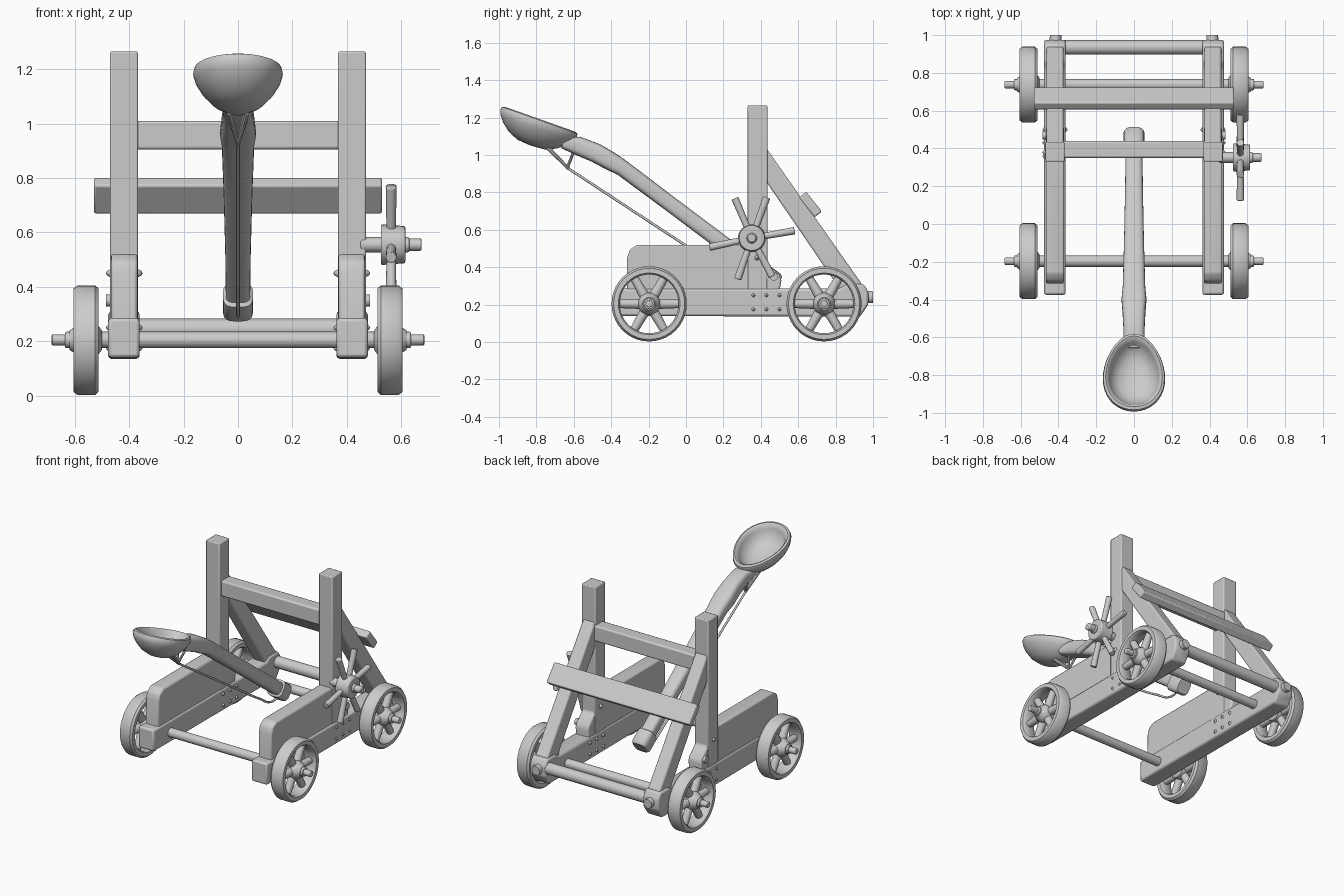
import bpy, bmesh, math
from mathutils import Vector, Matrix

if "Cube" in bpy.data.objects:
    bpy.data.objects.remove(bpy.data.objects["Cube"])


def finish(name, bm, mirror=False, bevel=0.0):
    bmesh.ops.recalc_face_normals(bm, faces=bm.faces)
    me = bpy.data.meshes.new(name)
    bm.to_mesh(me)
    bm.free()
    ob = bpy.data.objects.new(name, me)
    bpy.context.collection.objects.link(ob)
    if mirror:
        ob.modifiers.new("Mirror", 'MIRROR')
    if bevel:
        b = ob.modifiers.new("Bevel", 'BEVEL')
        b.width, b.segments, b.limit_method = bevel, 2, 'ANGLE'
    bpy.ops.object.select_all(action='DESELECT')
    ob.select_set(True)
    bpy.context.view_layer.objects.active = ob
    bpy.ops.object.shade_smooth_by_angle(angle=math.radians(40))
    return ob


def prism(name, profile, x0, x1, mirror=False, bevel=0.01):
    """Side (y, z) outline extruded along x."""
    bm = bmesh.new()
    f = bm.faces.new([bm.verts.new((x0, y, z)) for y, z in profile])
    new = bmesh.ops.extrude_face_region(bm, geom=[f])["geom"]
    bmesh.ops.translate(bm, vec=(x1 - x0, 0, 0),
                        verts=[v for v in new if isinstance(v, bmesh.types.BMVert)])
    return finish(name, bm, mirror, bevel)


def rect(y0, y1, z0, z1):
    return [(y0, z0), (y1, z0), (y1, z1), (y0, z1)]


def slanted(y, z, length, thick, direction):
    """Rectangle outline centred on (y, z), long axis along direction."""
    d = Vector(direction).normalized()
    n, c = Vector((-d.y, d.x)), Vector((y, z))
    return [tuple(c + d * length / 2 * a + n * thick / 2 * b)
            for a, b in ((-1, -1), (1, -1), (1, 1), (-1, 1))]


def rod(bm, p, q, r1, r2=None, segs=16):
    p, q = Vector(p), Vector(q)
    m = Matrix.Translation((p + q) / 2) @ (q - p).to_track_quat('Z', 'Y').to_matrix().to_4x4()
    bmesh.ops.create_cone(bm, cap_ends=True, segments=segs, radius1=r1,
                          radius2=r1 if r2 is None else r2, depth=(q - p).length, matrix=m)


def skin(bm, rings, cap=True, loop=False):
    """Bridge a list of equal-length point rings."""
    vs = [[bm.verts.new(p) for p in ring] for ring in rings]
    n = len(vs[0])
    for a, b in zip(vs, vs[1:] + vs[:1] if loop else vs[1:]):
        for i in range(n):
            bm.faces.new((a[i], a[(i + 1) % n], b[(i + 1) % n], b[i]))
    if cap and not loop:
        bm.faces.new(vs[0])
        bm.faces.new(vs[-1])


def around_x(x, r, y, z, n=40):
    return [(x, y + r * math.cos(t), z + r * math.sin(t))
            for t in (2 * math.pi * i / n for i in range(n))]


# Side frames
prism("side_beam", [(-.375, .14), (.93, .135), (.975, .2), (.975, .27), (.95, .31),
                    (.86, .31), (.82, .285), (-.375, .285)], .362, .477, True, .012)
prism("side_panel", [(-.315, .16), (-.315, .45), (-.3, .495), (-.26, .52), (.43, .52),
                     (.435, .42), (.5, .36), (.51, .33), (.48, .16)], .37, .467, True)
prism("upright_post", rect(.33, .435, .15, 1.265), .368, .47, True, .006)
prism("diagonal_brace", [(.42, 1.05), (.42, .87), (.80, .315), (.83, .25), (.93, .27), (.94, .31)],
      .372, .462, True)

# Cross members
prism("upper_crossbar", rect(.35, .44, .905, 1.01), -.38, .38)
prism("rear_board", slanted(.665, .735, .135, .05, (.62, -.78)), -.53, .53, False, .008)
bm = bmesh.new()
rod(bm, (-.4, .935, .245), (.4, .935, .245), .038)
finish("rear_rod", bm)

# Axles with stepped ends
for name, y in (("front_axle", -.197), ("rear_axle", .738)):
    bm = bmesh.new()
    rod(bm, (-.635, y, .205), (.635, y, .205), .03)
    rod(bm, (-.685, y, .205), (.685, y, .205), .02)
    finish(name, bm, False, .004)

# Wheels
for name, y in (("front", -.197), ("rear", .738)):
    bm = bmesh.new()
    section = [(.512, .165), (.512, .19), (.525, .201), (.59, .201), (.605, .19), (.605, .165),
               (.595, .157), (.522, .157)]
    skin(bm, [around_x(x, r, y, .204) for x, r in section], loop=True)
    finish(name + "_wheel_rim", bm, True)
    bm = bmesh.new()
    hub = [(.5, .035), (.515, .055), (.58, .06), (.6, .048), (.62, .035)]
    skin(bm, [around_x(x, r, y, .204, 24) for x, r in hub])
    for k in range(6):
        a = math.radians(60 * k)
        c, s = math.cos(a), math.sin(a)
        rod(bm, (.558, y + .03 * c, .204 + .03 * s), (.558, y + .17 * c, .204 + .17 * s),
            .028, .022, 12)
    finish(name + "_wheel_spokes", bm, True)

# Bolts and pegs on the frame
bm = bmesh.new()
for y, z in ((.36, .175), (.43, .175), (.5, .175), (.36, .25), (.43, .25), (.5, .25), (.38, .45)):
    m = Matrix.Translation((.418, y, z)) @ Matrix.Diagonal((.068, .022, .022, 1))
    bmesh.ops.create_uvsphere(bm, u_segments=12, v_segments=8, radius=1, matrix=m)
rod(bm, (.42, .47, .35), (.485, .47, .35), .022)
rod(bm, (.415, .95, .24), (.415, 1.0, .24), .035, .03)
finish("frame_bolts", bm, True)

# Hand winch on the right side
wy, wz = .352, .555
bm = bmesh.new()
rod(bm, (.45, wy, wz), (.63, wy, wz), .028)
rod(bm, (.6, wy, wz), (.675, wy, wz), .023)
rod(bm, (.525, wy, wz), (.615, wy, wz), .075, .068, 24)
finish("winch_hub", bm, False, .006)
bm = bmesh.new()
for deg in (10, 70, 113, 192, 251, 298):
    a = math.radians(deg)
    c, s = math.cos(a), math.sin(a)
    rod(bm, (.563, wy + .04 * c, wz + .04 * s), (.563, wy + .232 * c, wz + .232 * s), .017, .02, 12)
finish("winch_handles", bm, False, .004)

# Throwing arm: rounded sections (y, z, half width, half height)
path = [(-.66, 1.065, .06, .03), (-.58, 1.05, .055, .05), (-.48, 1.01, .06, .052),
        (-.40, .965, .066, .05), (-.34, .93, .06, .044), (-.1, .75, .053, .042),
        (.2, .525, .047, .042), (.40, .375, .045, .042), (.405, .37, .055, .056),
        (.475, .318, .055, .056), (.487, .309, .045, .045)]
rings = []
for i, (y, z, w, h) in enumerate(path):
    a, b = path[max(i - 1, 0)], path[min(i + 1, len(path) - 1)]
    d = Vector((b[0] - a[0], b[1] - a[1])).normalized()
    ring = []
    for k in range(24):
        t = 2 * math.pi * (k + .5) / 24
        c, s = (math.copysign(abs(f(t)) ** .6, f(t)) for f in (math.cos, math.sin))
        ring.append((w * c, y - d.y * h * s, z + d.x * h * s))
    rings.append(ring)
bm = bmesh.new()
skin(bm, rings)
finish("throwing_arm", bm)

# Spoon bowl: egg-shaped rings from the outer bottom over the rim to the inside
profile = [(.05, -.135), (.35, -.13), (.62, -.105), (.82, -.07), (.95, -.035), (1, -.008),
           (.98, .008), (.91, .014), (.84, .006), (.79, -.015), (.7, -.05), (.5, -.078),
           (.25, -.09), (.04, -.092)]
tilt = math.radians(19.5)
rings = []
for r, h in profile:
    ring = []
    for k in range(40):
        t = 2 * math.pi * k / 40
        u = .218 * r * math.cos(t)
        ring.append((.163 * r * math.sin(t) * (1 + .16 * math.cos(t)),
                     -.785 - u * math.cos(tilt) + h * math.sin(tilt),
                     1.178 + u * math.sin(tilt) + h * math.cos(tilt)))
    rings.append(ring)
bm = bmesh.new()
skin(bm, rings)
finish("spoon_bowl", bm)

# Pull rope and its tie under the spoon
bm = bmesh.new()
for x in (-.03, .03):
    rod(bm, (x, -.74, 1.04), (0, -.625, .925), .012, .008, 8)
    rod(bm, (x, -.6, 1.02), (0, -.635, .93), .008, .008, 8)
finish("rope_tie", bm)
cu = bpy.data.curves.new("pull_rope", 'CURVE')
cu.dimensions, cu.bevel_depth, cu.bevel_resolution = '3D', .007, 2
sp = cu.splines.new('BEZIER')
pts = [(-.64, .935), (-.3, .712), (0, .515), (.22, .37), (.36, .295), (.44, .31)]
sp.bezier_points.add(len(pts) - 1)
for bp, (y, z) in zip(sp.bezier_points, pts):
    bp.co = (0, y, z)
    bp.handle_left_type = bp.handle_right_type = 'AUTO'
bpy.context.collection.objects.link(bpy.data.objects.new("pull_rope", cu))
